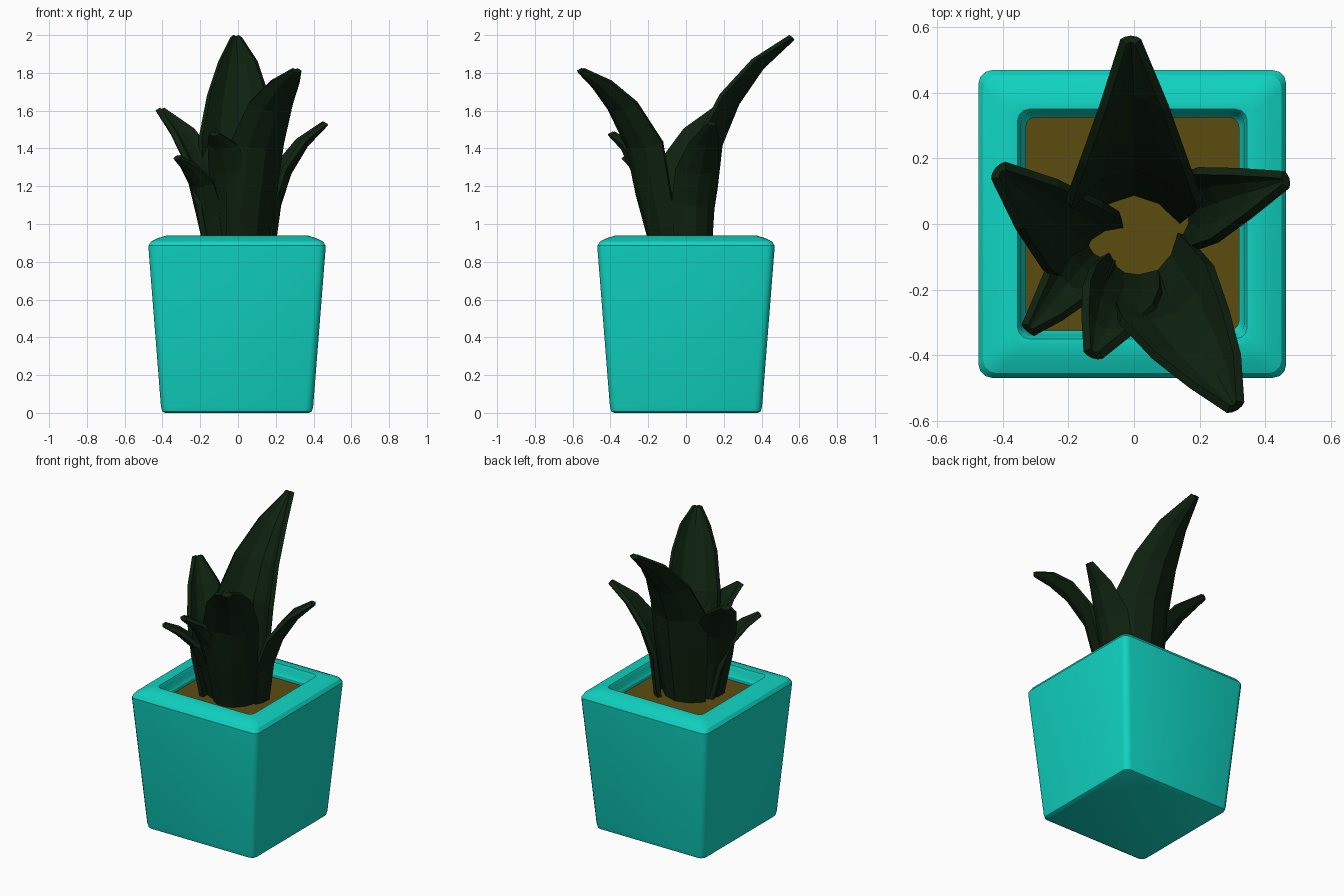
import bpy, bmesh, math
from mathutils import Vector

if "Cube" in bpy.data.objects:
    bpy.data.objects.remove(bpy.data.objects["Cube"])


def material(name, rgb):
    m = bpy.data.materials.new(name)
    m.diffuse_color = (*rgb, 1)
    m.use_nodes = True
    m.node_tree.nodes["Principled BSDF"].inputs["Base Color"].default_value = m.diffuse_color
    return m


TEAL = material("teal glaze", (0.005, 0.66, 0.54))
SOIL = material("brown soil", (0.107, 0.072, 0.005))
GREEN = material("dark leaf green", (0.0045, 0.016, 0.005))


def finish(name, bm, mat):
    bmesh.ops.recalc_face_normals(bm, faces=bm.faces)
    me = bpy.data.meshes.new(name)
    bm.to_mesh(me)
    bm.free()
    me.materials.append(mat)
    ob = bpy.data.objects.new(name, me)
    bpy.context.collection.objects.link(ob)
    return ob


def rounded_square(half, radius, segs=3):
    pts = []
    for q in range(4):
        mid = math.radians(45 + 90 * q)
        c = (half - radius) * math.sqrt(2)
        for i in range(segs + 1):
            a = math.radians(90 * q + 90 * i / segs)
            pts.append((c * math.cos(mid) + radius * math.cos(a),
                        c * math.sin(mid) + radius * math.sin(a)))
    return pts


def square_loft(name, rings, mat):
    """Skin rounded squares given as (half width, z, corner radius)."""
    bm = bmesh.new()
    loops = [[bm.verts.new((x, y, z)) for x, y in rounded_square(h, r)]
             for h, z, r in rings]
    for a, b in zip(loops, loops[1:]):
        n = len(a)
        for i in range(n):
            bm.faces.new((a[i], a[(i + 1) % n], b[(i + 1) % n], b[i]))
    bm.faces.new(loops[0])
    bm.faces.new(loops[-1])
    return finish(name, bm, mat)


def leaf(name, azimuth, cup, stations):
    """Cupped leaf through centre-line stations (x, y, z, half width)."""
    a = math.radians(azimuth)
    side = Vector((-math.sin(a), math.cos(a), 0))
    pts = [Vector(s[:3]) for s in stations]
    widest = max(s[3] for s in stations)
    bm = bmesh.new()
    rows = []
    for i, (p, s) in enumerate(zip(pts, stations)):
        tangent = (pts[min(i + 1, len(pts) - 1)] - pts[max(i - 1, 0)]).normalized()
        inward = tangent.cross(side).normalized()
        if inward.dot(Vector((math.cos(a), math.sin(a), 0))) > 0:
            inward.negate()
        depth = cup * s[3] / widest
        rows.append([bm.verts.new(p + side * s[3] * u + inward * depth * u * u)
                     for u in (-1, -0.55, 0, 0.55, 1)])
    for r, q in zip(rows, rows[1:]):
        for j in range(4):
            bm.faces.new((r[j], r[j + 1], q[j + 1], q[j]))
    ob = finish(name, bm, GREEN)
    mod = ob.modifiers.new("thickness", "SOLIDIFY")
    mod.thickness = 0.028
    mod.offset = 0
    return ob


# Tapered square pot with a rounded rim and a recess
pot = square_loft("pot", [
    (0.38, 0.0, 0.03), (0.396, 0.008, 0.035), (0.403, 0.035, 0.04),
    (0.468, 0.86, 0.04), (0.469, 0.885, 0.04), (0.455, 0.908, 0.04),
    (0.42, 0.925, 0.04), (0.37, 0.94, 0.035), (0.35, 0.938, 0.035),
    (0.341, 0.92, 0.035), (0.338, 0.89, 0.035), (0.325, 0.87, 0.03),
    (0.325, 0.80, 0.03)], TEAL)
pot.location.x = -0.005
bpy.context.view_layer.objects.active = pot
pot.select_set(True)
bpy.ops.object.shade_smooth_by_angle(angle=math.radians(30))

# Soil filling the recess
soil = square_loft("soil", [(0.33, 0.81, 0.03), (0.33, 0.85, 0.03)], SOIL)
soil.location.x = -0.005

# Leaves, tallest first
leaf("leaf_back", 90, 0.12, [
    (0, 0.10, 0.84, 0.15), (0, 0.155, 1.2, 0.19), (0, 0.18, 1.42, 0.20),
    (0, 0.27, 1.64, 0.155), (0, 0.40, 1.83, 0.095), (-0.01, 0.565, 1.985, 0.022)])
leaf("leaf_front_right", -58, 0.09, [
    (0.08, -0.15, 0.84, 0.12), (0.11, -0.23, 1.15, 0.15), (0.14, -0.28, 1.4, 0.16),
    (0.20, -0.38, 1.6, 0.13), (0.26, -0.47, 1.72, 0.085), (0.31, -0.56, 1.81, 0.022)])
leaf("leaf_right", 15, 0.06, [
    (0.18, 0.05, 0.84, 0.09), (0.215, 0.05, 1.1, 0.11), (0.27, 0.07, 1.27, 0.11),
    (0.36, 0.10, 1.42, 0.07), (0.465, 0.135, 1.53, 0.018)])
leaf("leaf_left", 140, 0.07, [
    (-0.14, -0.04, 0.84, 0.10), (-0.18, -0.03, 1.1, 0.13), (-0.23, 0.0, 1.3, 0.13),
    (-0.32, 0.08, 1.47, 0.09), (-0.415, 0.165, 1.6, 0.025)])
leaf("leaf_front_left", 228, 0.04, [
    (-0.13, -0.10, 0.84, 0.07), (-0.17, -0.14, 1.05, 0.09), (-0.21, -0.19, 1.2, 0.08),
    (-0.265, -0.26, 1.29, 0.05), (-0.322, -0.322, 1.35, 0.018)])
leaf("leaf_front", 250, 0.06, [
    (-0.02, -0.17, 0.84, 0.09), (-0.04, -0.22, 1.1, 0.11), (-0.06, -0.27, 1.27, 0.11),
    (-0.09, -0.33, 1.4, 0.075), (-0.125, -0.40, 1.475, 0.022)])
